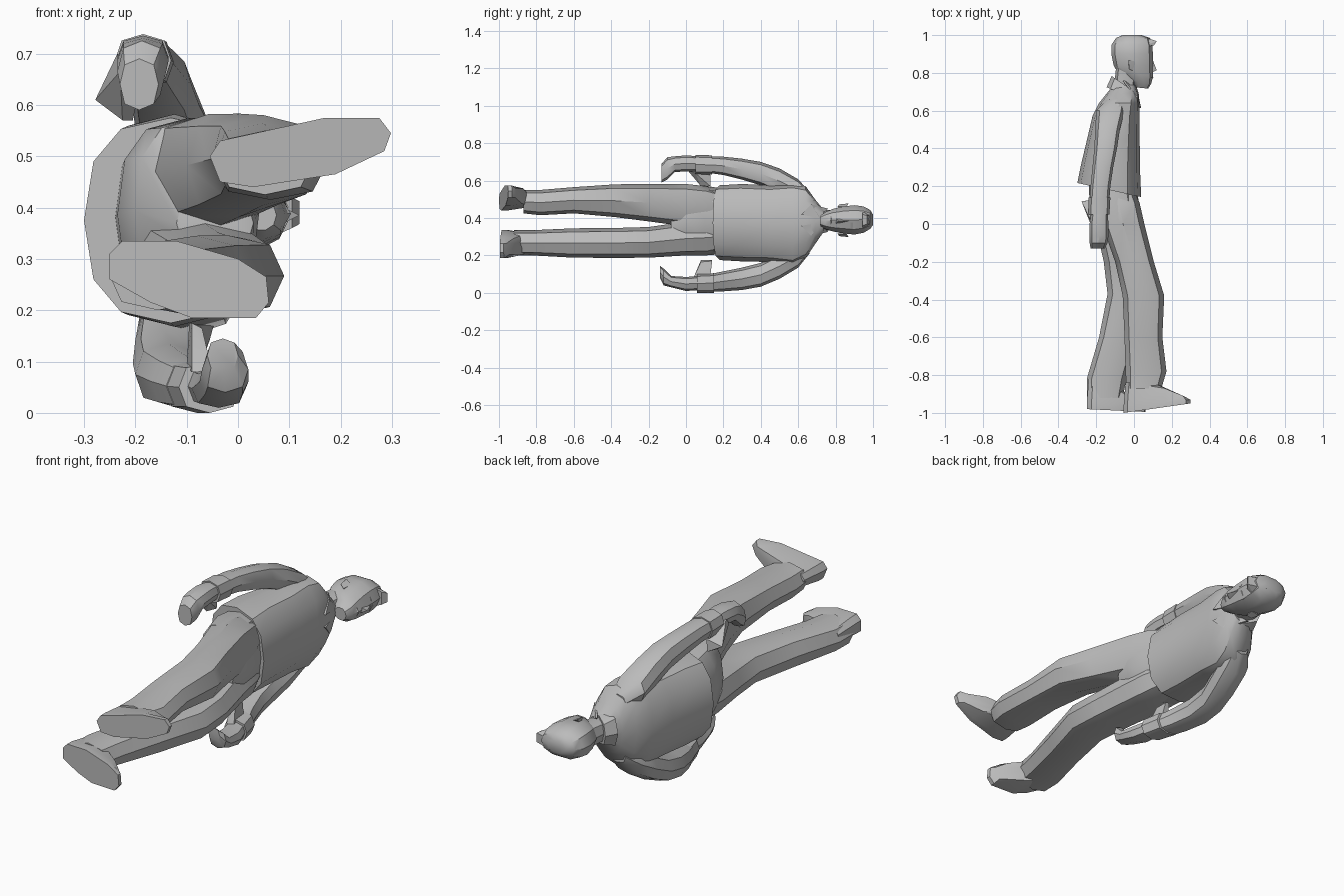
import bpy, bmesh, math

cube = bpy.data.objects.get("Cube")
if cube:
    bpy.data.objects.remove(cube, do_unlink=True)

GREY = (0.5, 0.5, 0.5, 1.0)
mat = bpy.data.materials.new("plain_grey")
mat.use_nodes = True
mat.diffuse_color = GREY
bsdf = mat.node_tree.nodes["Principled BSDF"]
bsdf.inputs["Base Color"].default_value = GREY
bsdf.inputs["Roughness"].default_value = 0.8


def finish(name, bm, angle=35):
    bmesh.ops.recalc_face_normals(bm, faces=bm.faces)
    me = bpy.data.meshes.new(name)
    bm.to_mesh(me)
    bm.free()
    ob = bpy.data.objects.new(name, me)
    bpy.context.collection.objects.link(ob)
    me.materials.append(mat)
    bpy.ops.object.select_all(action='DESELECT')
    ob.select_set(True)
    bpy.context.view_layer.objects.active = ob
    bpy.ops.object.shade_smooth_by_angle(angle=math.radians(angle))
    return ob


def bridge(bm, rings):
    n = len(rings[0])
    for a, b in zip(rings, rings[1:]):
        for i in range(n):
            j = (i + 1) % n
            bm.faces.new((a[i], a[j], b[j], b[i]))


def loft(name, rows, n=8, p=0.8):
    """Rows: y, x_min, x_max, z_min, z_max and optional slope of y along x."""
    bm = bmesh.new()
    rings = []
    for y, x0, x1, z0, z1, *s in rows:
        cx, cz, rx, rz = (x0 + x1) / 2, (z0 + z1) / 2, (x1 - x0) / 2, (z1 - z0) / 2
        ring = []
        for i in range(n):
            t = math.tau * i / n
            c, d = math.cos(t), math.sin(t)
            dx = rx * math.copysign(abs(c) ** p, c)
            dz = rz * math.copysign(abs(d) ** p, d)
            ring.append(bm.verts.new((cx + dx, y + (s[0] if s else 0) * dx, cz + dz)))
        rings.append(ring)
    bridge(bm, rings)
    bm.faces.new(rings[0])
    bm.faces.new(rings[-1])
    return finish(name, bm)


def hull(name, pts):
    bm = bmesh.new()
    for q in pts:
        bm.verts.new(q)
    bmesh.ops.convex_hull(bm, input=bm.verts)
    return finish(name, bm, 20)


def shoe(name, outline, sole_y, lift, ankle):
    """Flat sole outline in x, z, with an upper that falls from heel to toe."""
    bm = bmesh.new()
    x0 = min(q[0] for q in outline)
    x1 = max(q[0] for q in outline)
    cz = sum(q[1] for q in outline) / len(outline)
    sole, rim, top = [], [], []
    for x, z in outline:
        t = (x - x0) / (x1 - x0)
        base = sole_y + lift * t
        sole.append(bm.verts.new((x, base, z)))
        rim.append(bm.verts.new((x, base + 0.035 - 0.015 * t, z)))
        xt = x0 + (x - x0) * 0.92 + 0.01
        top.append(bm.verts.new((xt, base + 0.16 - 0.04 * t - 0.09 * t * t, cz + (z - cz) * 0.75)))
    bridge(bm, [sole, rim, top])
    bm.faces.new(sole)
    peak = bm.verts.new(ankle)
    for i in range(len(top)):
        bm.faces.new((top[i], top[(i + 1) % len(top)], peak))
    return finish(name, bm)


# Jacket body with a sloping hem
loft("jacket", [
    (0.18, -0.30, 0.038, 0.175, 0.575, -0.22),
    (0.30, -0.28, 0.032, 0.168, 0.582, -0.1),
    (0.45, -0.248, 0.03, 0.165, 0.575),
    (0.57, -0.22, 0.03, 0.15, 0.585),
    (0.64, -0.185, 0.03, 0.185, 0.57),
    (0.69, -0.145, 0.025, 0.26, 0.50),
    (0.735, -0.11, 0.01, 0.325, 0.445)], n=12)

# Trousers: seat and two striding legs
loft("trouser_seat", [
    (0.24, -0.24, 0.0, 0.21, 0.55),
    (0.10, -0.235, 0.03, 0.20, 0.573),
    (0.0, -0.20, 0.042, 0.215, 0.575),
    (-0.08, -0.12, 0.03, 0.32, 0.42)], n=12)
loft("left_trouser_leg", [
    (0.23, -0.18, -0.02, 0.36, 0.53),
    (0.11, -0.19, 0.03, 0.35, 0.57),
    (0.0, -0.17, 0.055, 0.355, 0.582),
    (-0.20, -0.10, 0.105, 0.382, 0.583),
    (-0.38, -0.06, 0.16, 0.405, 0.58),
    (-0.60, -0.05, 0.15, 0.425, 0.565),
    (-0.78, -0.045, 0.172, 0.415, 0.55),
    (-0.87, -0.04, 0.145, 0.425, 0.55)])
loft("right_trouser_leg", [
    (0.23, -0.20, -0.02, 0.23, 0.38),
    (0.11, -0.21, 0.03, 0.20, 0.39),
    (0.0, -0.205, 0.045, 0.20, 0.38),
    (-0.20, -0.16, 0.08, 0.188, 0.352),
    (-0.37, -0.14, 0.09, 0.187, 0.347),
    (-0.60, -0.185, 0.02, 0.188, 0.345),
    (-0.82, -0.25, -0.04, 0.20, 0.335),
    (-0.92, -0.25, -0.06, 0.20, 0.335)])

# Shoes
shoe("left_shoe", [(-0.055, 0.50), (-0.035, 0.53), (0.17, 0.575), (0.275, 0.575), (0.298, 0.545),
                   (0.285, 0.51), (0.19, 0.465), (0.03, 0.44), (-0.035, 0.45)],
     -1.0, 0.05, (0.06, -0.82, 0.49))
shoe("right_shoe", [(-0.25, 0.31), (-0.225, 0.335), (-0.12, 0.335), (0.0, 0.30), (0.055, 0.265),
                    (0.06, 0.215), (0.035, 0.185), (-0.09, 0.185), (-0.17, 0.215), (-0.25, 0.26)],
     -0.98, -0.015, (-0.15, -0.81, 0.265))

# Left arm
loft("left_sleeve", [
    (0.66, -0.14, -0.05, 0.47, 0.54),
    (0.60, -0.20, -0.05, 0.49, 0.607),
    (0.50, -0.205, -0.075, 0.53, 0.665),
    (0.40, -0.21, -0.09, 0.575, 0.70),
    (0.30, -0.22, -0.11, 0.605, 0.717),
    (0.20, -0.23, -0.125, 0.63, 0.728),
    (0.13, -0.235, -0.13, 0.64, 0.73)])
loft("left_cuff", [
    (0.14, -0.24, -0.125, 0.632, 0.735),
    (0.05, -0.24, -0.13, 0.635, 0.738)])
loft("left_hand", [
    (0.07, -0.225, -0.14, 0.65, 0.73),
    (0.0, -0.235, -0.135, 0.65, 0.735),
    (-0.06, -0.235, -0.135, 0.645, 0.73),
    (-0.10, -0.235, -0.14, 0.605, 0.725),
    (-0.13, -0.23, -0.155, 0.59, 0.69)])
hull("left_thumb", [(-0.278, 0.12, 0.61), (-0.235, 0.03, 0.70), (-0.205, 0.13, 0.57), (-0.225, 0.08, 0.57),
                    (-0.23, 0.0, 0.665), (-0.19, 0.05, 0.64), (-0.20, 0.13, 0.63)])

# Right arm, swung forward
loft("right_sleeve", [
    (0.66, -0.14, -0.05, 0.21, 0.28),
    (0.60, -0.19, -0.04, 0.135, 0.26),
    (0.50, -0.20, -0.055, 0.075, 0.21),
    (0.40, -0.205, -0.075, 0.033, 0.16),
    (0.30, -0.20, -0.07, 0.015, 0.135),
    (0.20, -0.17, -0.045, 0.008, 0.115),
    (0.13, -0.14, -0.02, 0.005, 0.10)])
loft("right_cuff", [
    (0.15, -0.145, -0.015, 0.0, 0.105),
    (0.06, -0.115, 0.005, 0.0, 0.10)])
loft("right_hand", [
    (0.08, -0.10, -0.01, 0.015, 0.09),
    (0.0, -0.09, 0.015, 0.01, 0.085),
    (-0.08, -0.075, 0.02, 0.03, 0.09),
    (-0.12, -0.07, 0.02, 0.04, 0.13),
    (-0.14, -0.06, 0.0, 0.08, 0.145)])
hull("right_thumb", [(-0.095, 0.14, 0.175), (-0.075, 0.14, 0.17), (-0.09, 0.08, 0.175), (-0.07, 0.08, 0.165),
                     (-0.10, 0.13, 0.09), (-0.06, 0.13, 0.09), (-0.09, 0.04, 0.08), (-0.05, 0.04, 0.08)])

# Neck, collar band and head
loft("neck", [
    (0.68, -0.11, 0.0, 0.335, 0.44),
    (0.83, -0.095, 0.02, 0.335, 0.445)])
loft("collar_band", [
    (0.69, -0.145, 0.025, 0.30, 0.47, -0.4),
    (0.737, -0.118, 0.015, 0.322, 0.452, -0.7)])
loft("head", [
    (0.72, 0.01, 0.075, 0.355, 0.415, -0.1),
    (0.75, -0.02, 0.092, 0.338, 0.435, -0.1),
    (0.79, -0.085, 0.10, 0.325, 0.452, -0.1),
    (0.84, -0.108, 0.10, 0.315, 0.465),
    (0.90, -0.12, 0.10, 0.308, 0.472),
    (0.95, -0.118, 0.097, 0.318, 0.465),
    (0.985, -0.095, 0.085, 0.34, 0.445),
    (1.0, -0.06, 0.04, 0.362, 0.42)], n=10, p=0.9)
hull("hair_fringe", [(x, y, 0.39 + s * w) for s in (-1, 1) for x, y, w in
                     [(0.03, 0.997, 0.025), (0.12, 0.968, 0.022), (0.105, 0.945, 0.03), (0.05, 0.94, 0.055)]])
hull("nose", [(0.095, 0.88, 0.385), (0.12, 0.815, 0.385), (0.09, 0.80, 0.37),
              (0.09, 0.80, 0.40), (0.08, 0.84, 0.37), (0.08, 0.84, 0.40)])
hull("lips", [(0.09, 0.775, 0.365), (0.09, 0.775, 0.41), (0.103, 0.775, 0.388),
              (0.09, 0.762, 0.388), (0.09, 0.788, 0.388)])

# Mirrored ears, brows and collar flaps
for side, s in (("left", 1), ("right", -1)):
    c = 0.388
    hull(side + "_ear", [(x, y, c + s * w) for x, y, w in
                         [(-0.03, 0.87, 0.09), (0.005, 0.86, 0.075), (-0.005, 0.81, 0.072),
                          (-0.025, 0.82, 0.085), (-0.03, 0.85, 0.06), (-0.005, 0.83, 0.06)]])
    hull(side + "_brow", [(x, y, c + s * w) for w in (0.012, 0.05) for x, y in
                          [(0.104 - w * 0.5, 0.892), (0.105 - w * 0.5, 0.88), (0.07, 0.90), (0.07, 0.875)]])
    hull(side + "_collar", [(x + t, y, c + s * w) for t in (0, 0.01) for x, y, w in
                            [(0.005, 0.715, 0.012), (0.028, 0.615, 0.03), (0.01, 0.67, 0.085),
                             (-0.06, 0.76, 0.062)]])
